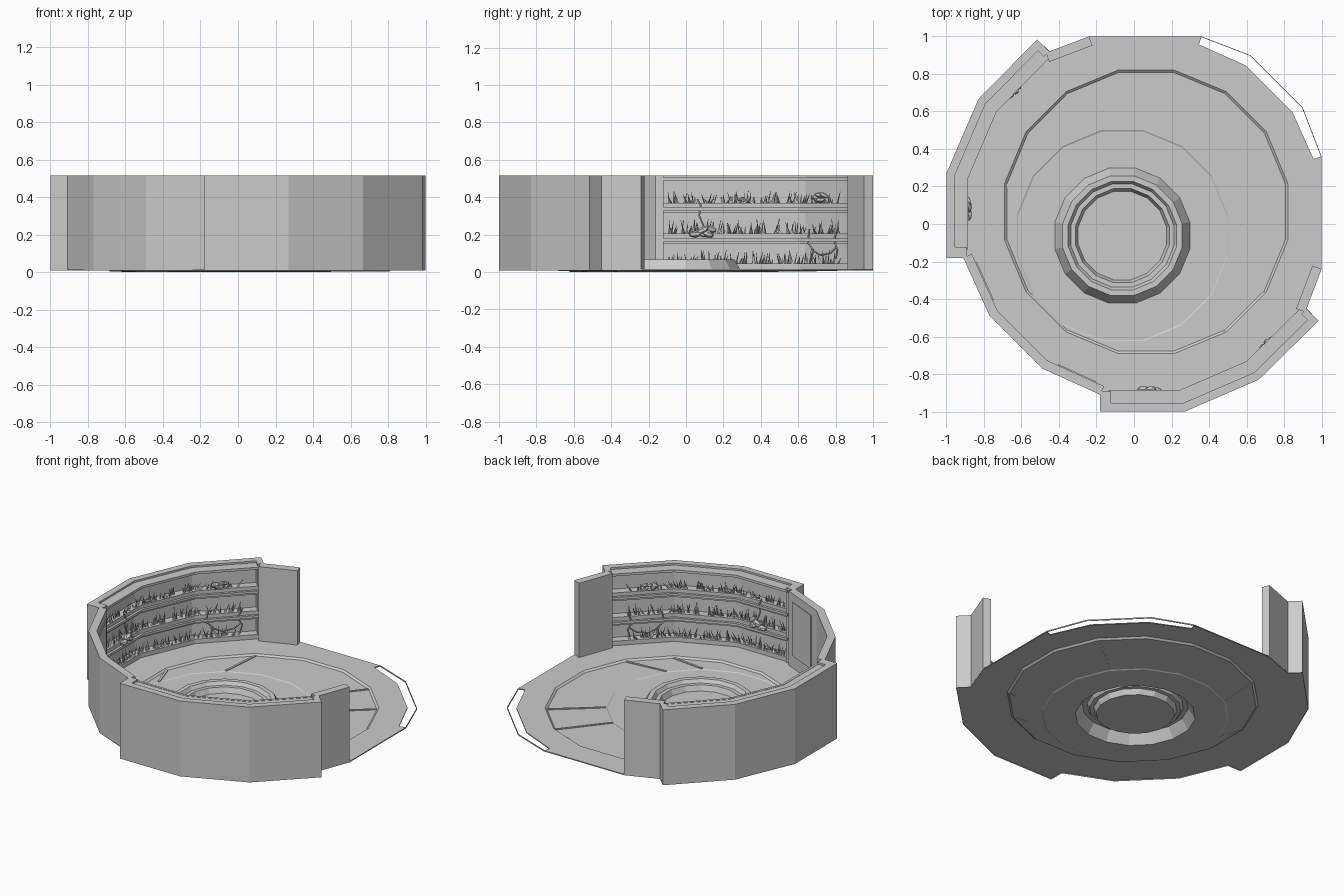
import bpy, bmesh, math, random
from mathutils import Vector, Matrix

random.seed(4)
cube = bpy.data.objects.get("Cube")
if cube:
    bpy.data.objects.remove(cube, do_unlink=True)

grey = bpy.data.materials.new("plain grey")
grey.use_nodes = True
grey.diffuse_color = (0.6, 0.6, 0.6, 1)
grey.node_tree.nodes["Principled BSDF"].inputs["Base Color"].default_value = (0.6, 0.6, 0.6, 1)


def finish(bm, name, recalc=True):
    if recalc:
        bmesh.ops.recalc_face_normals(bm, faces=bm.faces)
    mesh = bpy.data.meshes.new(name)
    bm.to_mesh(mesh)
    mesh.materials.append(grey)
    obj = bpy.data.objects.new(name, mesh)
    bpy.context.collection.objects.link(obj)


def finish_pair(bm, name):
    """Make the part and its twin, reflected across the x = y diagonal."""
    finish(bm, name + "_right")
    for v in bm.verts:
        v.co.x, v.co.y = v.co.y, v.co.x
    bmesh.ops.reverse_faces(bm, faces=bm.faces)
    finish(bm, name + "_front")
    bm.free()


def offset(path, d):
    """Shift a clockwise path towards the room, with mitred corners."""
    pts = [Vector(p) for p in path]
    dirs = [(b - a).normalized() for a, b in zip(pts, pts[1:])]
    norms = [Vector((t.y, -t.x)) for t in dirs]
    out = []
    for i, p in enumerate(pts):
        a, b = norms[max(i - 1, 0)], norms[min(i, len(norms) - 1)]
        m = (a + b).normalized()
        out.append(p + m * (d / m.dot(a)))
    return out


def wall(bm, path, d0, d1, z0, z1):
    """Closed slab that follows a path between two offsets."""
    near, far = offset(path, d0), offset(path, d1)
    loops = [[bm.verts.new((q.x, q.y, z)) for q, z in
              ((a, z0), (b, z0), (b, z1), (a, z1))] for a, b in zip(near, far)]
    for l, m in zip(loops, loops[1:]):
        for k in range(4):
            bm.faces.new((l[k], l[(k + 1) % 4], m[(k + 1) % 4], m[k]))
    bm.faces.new(loops[0])
    bm.faces.new(loops[-1][::-1])


def stick(bm, p, q, r0, r1, sides=3):
    p, q = Vector(p), Vector(q)
    d = q - p
    mat = Matrix.Translation((p + q) / 2) @ d.to_track_quat('Z', 'Y').to_matrix().to_4x4()
    bmesh.ops.create_cone(bm, cap_ends=True, segments=sides, radius1=r0, radius2=r1,
                          depth=d.length, matrix=mat)


# Floor: outer slab, then a stack of rings down to the centre
half = [(-0.49, -0.77), (-0.77, -0.49), (-0.90, -0.18), (-1, -0.18), (-1, 0.27), (-0.83, 0.665),
        (-0.516, 0.984), (-0.45, 0.92), (-0.24, 1), (0.36, 1), (0.346, 0.957), (0.596, 0.845)]
outline = half[1:] + [(y, x) for x, y in half[:0:-1]]
rings = [(0.065, 0.77, 0.015), (0.065, 0.757, 0.004), (-0.062, 0.574, 0.004),
         (-0.062, 0.566, 0.0), (-0.062, 0.367, 0.0), (-0.062, 0.325, 0.068),
         (-0.062, 0.295, 0.068), (-0.062, 0.28, 0.045), (-0.062, 0.255, 0.045),
         (-0.062, 0.24, 0.01)]
SIDES = 16


def ring_point(c, r, z, i):
    a = math.tau * (i + 0.5) / SIDES
    return (c + r * math.cos(a), c + r * math.sin(a), z)


bm = bmesh.new()
rim = [bm.verts.new((x, y, 0.015)) for x, y in outline]
loops = [[bm.verts.new(ring_point(*ring, i)) for i in range(SIDES)] for ring in rings]
edges = [bm.edges.new((l[i], l[i - 1])) for l in (rim, loops[0]) for i in range(len(l))]
bmesh.ops.triangle_fill(bm, edges=edges, use_beauty=True, use_dissolve=False)
for a, b in zip(loops, loops[1:]):
    for i in range(SIDES):
        bm.faces.new((a[i - 1], a[i], b[i], b[i - 1]))
bm.faces.new(loops[-1])
skirt = [bm.verts.new((x, y, 0.008)) for x, y in outline]
for i in range(len(rim)):
    bm.faces.new((rim[i - 1], rim[i], skirt[i], skirt[i - 1]))
bmesh.ops.recalc_face_normals(bm, faces=bm.faces)
if sum(f.normal.z * f.calc_area() for f in bm.faces) < 0:
    bmesh.ops.reverse_faces(bm, faces=bm.faces)
finish(bm, "floor", recalc=False)
bm.free()

# Raised seams between the two wide floor rings
bm = bmesh.new()
for i in (1, 2, 5, 7, 13, 14):
    a = Vector(ring_point(0.065, 0.757, 0.004, i))
    b = Vector(ring_point(-0.062, 0.574, 0.004, i))
    wall(bm, [a.xy, b.xy], -0.007, 0.007, 0.003, 0.009)
finish(bm, "floor_seams")
bm.free()

# Thin sill across the open doorway
bm = bmesh.new()
wall(bm, [(0.36, 1), (0.62, 0.9), (0.9, 0.62), (1, 0.36)], 0, 0.004, 0.008, 0.016)
finish(bm, "door_sill")
bm.free()

# Plain wall linking the two garden walls, with shallow panels
back = [(-0.18, -0.91), (-0.49, -0.77), (-0.77, -0.49), (-0.91, -0.18)]
bm = bmesh.new()
wall(bm, back, 0, 0.05, 0.015, 0.515)
finish(bm, "corner_wall")
bm.free()

bm = bmesh.new()
a, b = Vector(back[2]), Vector(back[3])
wall(bm, [a.lerp(b, 0.2), a.lerp(b, 0.85)], 0.05, 0.056, 0.1, 0.46)
finish_pair(bm, "corner_panel")

# Garden walls: outer shell, end posts and wing
GARDEN = [(-1, -0.18), (-1, 0.27), (-0.83, 0.665), (-0.516, 0.984)]
bm = bmesh.new()
wall(bm, GARDEN, 0, 0.045, 0.015, 0.515)
finish_pair(bm, "garden_shell")

bm = bmesh.new()
a, b, c, d = [Vector(p) for p in GARDEN]
wall(bm, [a, a.lerp(b, 0.13)], 0.04, 0.11, 0.015, 0.515)
wall(bm, [d.lerp(c, 0.09), d], 0.04, 0.09, 0.015, 0.515)
finish_pair(bm, "garden_posts")

bm = bmesh.new()
wall(bm, [(-0.47, 0.913), (-0.24, 1)], 0, 0.052, 0.015, 0.515)
finish_pair(bm, "wing_wall")

# Bands that frame the planting windows, and the shelf ledges
inner = [a.lerp(b, 0.1), b, c, d.lerp(c, 0.05)]
bm = bmesh.new()
for z0, z1 in ((0.015, 0.045), (0.15, 0.205), (0.315, 0.37), (0.49, 0.503)):
    wall(bm, inner, 0.045, 0.1, z0, z1)
finish_pair(bm, "window_bands")

bm = bmesh.new()
for z in (0.172, 0.338, 0.497):
    wall(bm, inner, 0.1, 0.116, z - 0.008, z + 0.008)
finish_pair(bm, "shelf_ledges")


def at(y, d, z):
    """Point in the garden wall at a given y, depth and height."""
    pts = offset(GARDEN, d)
    for p, q in zip(pts, pts[1:]):
        if y <= q.y or q is pts[-1]:
            s = p.lerp(q, (y - p.y) / (q.y - p.y))
            return Vector((s.x, s.y, z))


# Grass in the three windows
bm = bmesh.new()
for base, tall in ((0.043, 0.075), (0.203, 0.085), (0.368, 0.065)):
    y = -0.09
    while y < 0.82:
        for k in range(random.randint(5, 12)):
            h = tall * random.uniform(0.35, 1)
            root = at(y, random.uniform(0.07, 0.095), base)
            tip = at(y + random.uniform(-0.02, 0.02), random.uniform(0.07, 0.105), base + h)
            stick(bm, root, tip, 0.006, 0.0008)
            y += random.uniform(0.006, 0.014)
            if y > 0.82:
                break
        y += random.uniform(0.01, 0.04)
finish_pair(bm, "grass")

# Leafy clumps made of flattened lumps
bm = bmesh.new()
for y, z, size in ((0.09, 0.22, 0.07), (0.7, 0.4, 0.055), (0.3, 0.39, 0.025)):
    for k in range(7):
        p = at(y + random.uniform(-0.8, 0.8) * size, 0.1 + random.uniform(-0.2, 0.25) * size,
               z + random.uniform(-0.3, 0.3) * size)
        mat = (Matrix.Translation(p) @ Matrix.Rotation(random.uniform(-0.5, 0.5), 4, 'X')
               @ Matrix.Diagonal((size * 0.3, size * 0.5, size * 0.27, 1)))
        bmesh.ops.create_icosphere(bm, subdivisions=1, radius=1, matrix=mat)
finish_pair(bm, "leafy_clumps")

# Stem above the large clump and hanging vines
bm = bmesh.new()
for trail in (((0.1, 0.23), (0.07, 0.3), (0.08, 0.35), (0.06, 0.39)),
              ((0.66, 0.23), (0.65, 0.16), (0.68, 0.12), (0.67, 0.07)),
              ((0.81, 0.23), (0.79, 0.17), (0.81, 0.12), (0.8, 0.07)),
              ((0.67, 0.12), (0.72, 0.09), (0.77, 0.1), (0.8, 0.13))):
    pts = [at(y, 0.108, z) for y, z in trail]
    for p, q in zip(pts, pts[1:]):
        stick(bm, p, q, 0.005, 0.005, 5)
finish_pair(bm, "vines")
